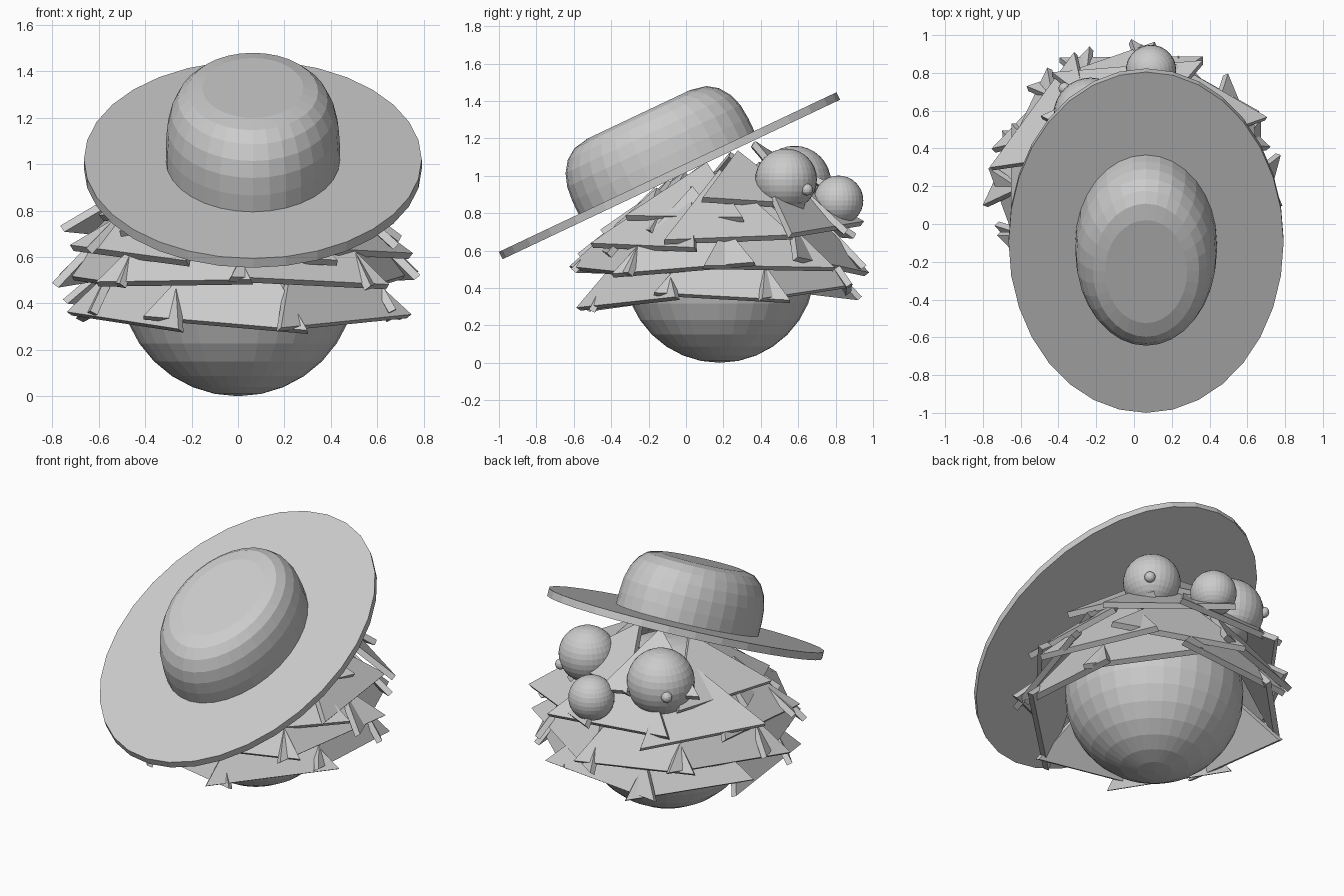
import bpy, bmesh, math, random
from mathutils import Vector, Matrix

if "Cube" in bpy.data.objects:
    bpy.data.objects.remove(bpy.data.objects["Cube"])

random.seed(4)
CY = 0.18                       # body axis offset
HAT_TILT = math.radians(25.3)
HAT_POS = Vector((0.064, -0.088, 1.0))


def finish(bm, name):
    bmesh.ops.recalc_face_normals(bm, faces=bm.faces)
    me = bpy.data.meshes.new(name)
    bm.to_mesh(me)
    bm.free()
    ob = bpy.data.objects.new(name, me)
    bpy.context.collection.objects.link(ob)
    return ob


def ball(name, pos, r, seg=32, rings=16):
    bm = bmesh.new()
    bmesh.ops.create_uvsphere(bm, u_segments=seg, v_segments=rings, radius=r)
    ob = finish(bm, name)
    ob.location = pos
    return ob


def lathe(name, profile, shift=0.0, seg=32):
    """Closed elliptical stack of (x radius, y radius, height) rings."""
    bm = bmesh.new()
    loops = []
    for rx, ry, z in profile:
        loops.append([bm.verts.new((rx * math.cos(a), ry * math.sin(a) + shift, z))
                      for a in (2 * math.pi * i / seg for i in range(seg))])
    for lo, hi in zip(loops, loops[1:]):
        for i in range(seg):
            j = (i + 1) % seg
            bm.faces.new((lo[i], lo[j], hi[j], hi[i]))
    bm.faces.new(loops[0][::-1])
    bm.faces.new(loops[-1])
    ob = finish(bm, name)
    ob.location = HAT_POS
    ob.rotation_euler = (HAT_TILT, 0, 0)
    return ob


def plate(name, base, apex, tangent, width, roll, thick=0.035):
    """Triangular slab: wide edge at base, point at apex."""
    up = apex - base
    h = up.length
    up.normalize()
    n = tangent.cross(up).normalized()
    rot = Matrix.Rotation(roll, 3, n)
    t, up = rot @ tangent, rot @ up
    mid = (base + apex) / 2
    tri = [mid - up * h / 2 - t * width / 2, mid - up * h / 2 + t * width / 2, mid + up * h / 2]
    bm = bmesh.new()
    a = [bm.verts.new(p + n * thick / 2) for p in tri]
    b = [bm.verts.new(p - n * thick / 2) for p in tri]
    bm.faces.new(a)
    bm.faces.new(b[::-1])
    for i in range(3):
        j = (i + 1) % 3
        bm.faces.new((a[i], b[i], b[j], a[j]))
    return finish(bm, name)


# Round body
ball("body", (0, CY, 0.512), 0.512)

# Rings of overlapping shingles:
# base z, base radius, apex z, apex radius, width, base slope, apex slope, phase
layers = [(0.345, 0.67, 0.80, 0.42, 0.74, 0.06, 0.04, 0.0),
          (0.50, 0.68, 0.94, 0.37, 0.76, 0.02, 0.04, 0.4),
          (0.655, 0.65, 1.02, 0.27, 0.76, 0.10, 0.20, 0.1),
          (0.81, 0.52, 1.09, 0.19, 0.64, 0.22, 0.45, 0.45)]
for k, (z0, r0, z1, r1, w, s0, s1, phase) in enumerate(layers):
    for i in range(8):
        ang = 2 * math.pi * i / 8 - math.pi / 2 + phase + random.uniform(-0.08, 0.08)
        out = Vector((math.cos(ang), math.sin(ang), 0))
        tan = Vector((-math.sin(ang), math.cos(ang), 0))
        r = r0 + random.uniform(-0.02, 0.03)
        base = Vector((0, CY, z0 + s0 * r * out.y)) + out * r
        apex = Vector((0, CY, z1 + s1 * r1 * out.y)) + out * r1
        plate(f"shingle_{k}_{i}", base, apex, tan, w * random.uniform(0.9, 1.06),
              random.uniform(-0.14, 0.14))

# Eyes with pupils, and nose
for side, pos, r, look in (("right", (0.315, 0.535, 0.98), 0.165, (0.65, 0.67, -0.32)),
                           ("left", (-0.23, 0.58, 0.965), 0.195, (-0.7, 0.7, -0.05))):
    ball("eye_" + side, pos, r)
    ball("pupil_" + side, Vector(pos) + Vector(look).normalized() * r, 0.032, 16, 8)
ball("nose", (0.09, 0.815, 0.868), 0.133)

# Tilted oval hat
lathe("hat_brim", [(0.728, 0.998, -0.022), (0.728, 0.998, 0.022)])
lathe("hat_crown", [(0.375 * s, 0.52 * s, z) for s, z in
                    ((1.0, 0.0), (1.0, 0.10), (0.985, 0.18), (0.94, 0.25),
                     (0.86, 0.31), (0.75, 0.35), (0.58, 0.367))], -0.008)
